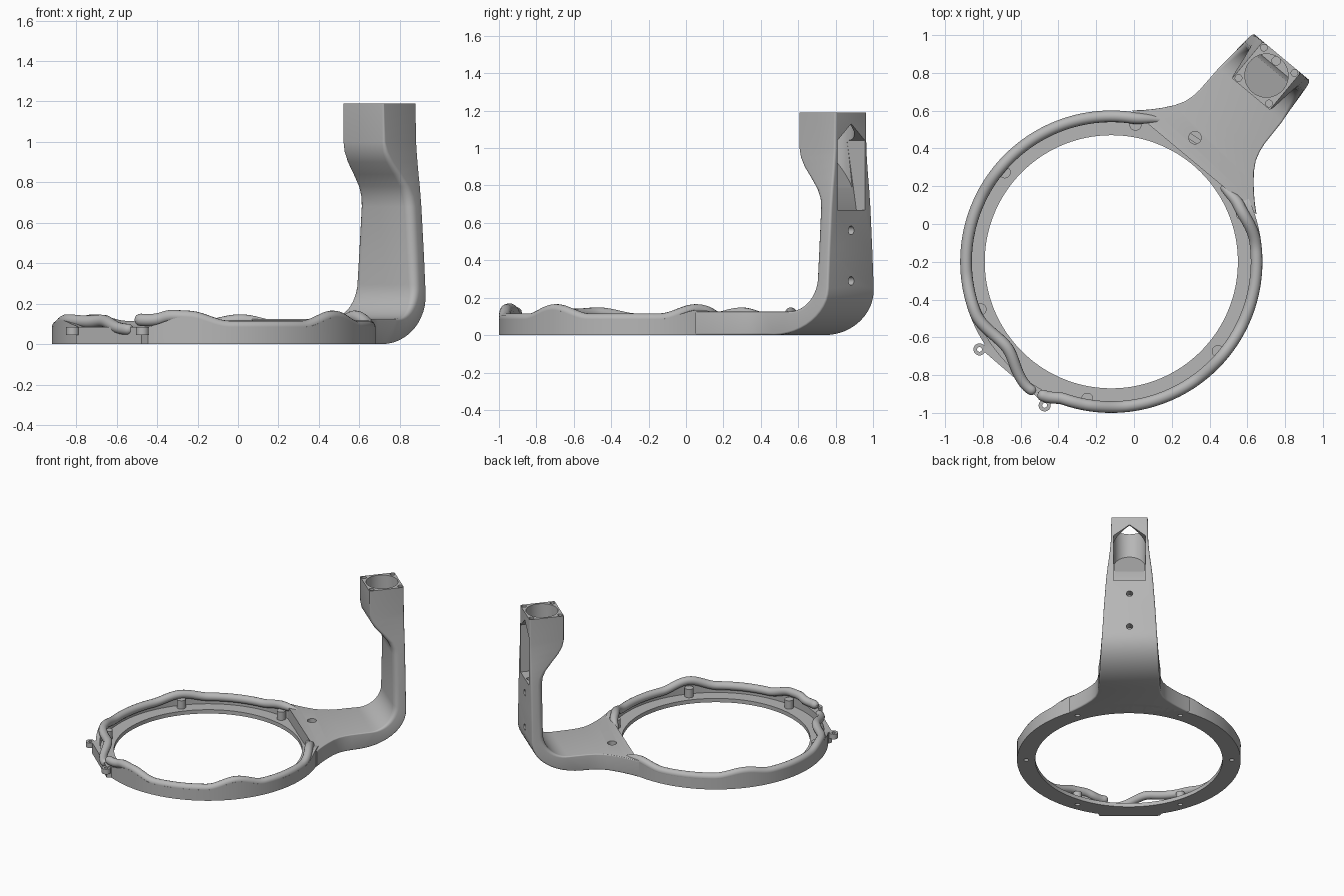
import bpy, bmesh
from math import sin, cos, pi, radians
from mathutils import Matrix, Vector

cube = bpy.data.objects.get("Cube")
if cube:
    bpy.data.objects.remove(cube)

CENTRE = Matrix.Translation((-0.12, -0.20, 0))
ARM = CENTRE @ Matrix.Rotation(radians(50.2), 4, 'Z')
BOSS_ANGLES = [20 + 60 * i for i in range(6)]
GAP = 229.3

grey = bpy.data.materials.new("plain_grey")
grey.use_nodes = True
GREY = (0.47, 0.47, 0.47, 1)
grey.diffuse_color = GREY
grey.node_tree.nodes["Principled BSDF"].inputs["Base Color"].default_value = GREY


def activate(ob):
    bpy.ops.object.select_all(action='DESELECT')
    ob.select_set(True)
    bpy.context.view_layer.objects.active = ob


def make(name, bm, matrix):
    bmesh.ops.recalc_face_normals(bm, faces=bm.faces)
    mesh = bpy.data.meshes.new(name)
    bm.to_mesh(mesh)
    bm.free()
    mesh.materials.append(grey)
    ob = bpy.data.objects.new(name, mesh)
    bpy.context.collection.objects.link(ob)
    ob.matrix_world = matrix
    return ob


def smooth(ob, angle=35):
    activate(ob)
    bpy.ops.object.shade_smooth_by_angle(angle=radians(angle))


def loft(bm, sections, closed=False):
    rows = [[bm.verts.new(p) for p in s] for s in sections]
    n = len(rows[0])
    pairs = list(zip(rows, rows[1:])) + ([(rows[-1], rows[0])] if closed else [])
    for a, b in pairs:
        for i in range(n):
            bm.faces.new((a[i], a[(i + 1) % n], b[(i + 1) % n], b[i]))
    if not closed:
        bm.faces.new(rows[0])
        bm.faces.new(rows[-1])


def cylinder(bm, x, y, z0, z1, r, seg=32):
    loft(bm, [[(x + r * cos(2 * pi * i / seg), y + r * sin(2 * pi * i / seg), z)
               for i in range(seg)] for z in (z0, z1)])


def cut(ob, bm, matrix):
    cutter = make("cutter", bm, matrix)
    cutter.hide_render = True
    bpy.context.view_layer.update()
    activate(ob)
    mod = ob.modifiers.new("cut", 'BOOLEAN')
    mod.operation = 'DIFFERENCE'
    mod.solver = 'EXACT'
    mod.object = cutter
    bpy.ops.object.modifier_apply(modifier=mod.name)
    bpy.data.objects.remove(cutter)


def polar(r, deg, z=0):
    return Vector((r * cos(radians(deg)), r * sin(radians(deg)), z))


def lip(deg):
    """Height of the wavy rim, raised over each screw boss."""
    z = 0.085
    for a in BOSS_ANGLES:
        d = abs((deg - a + 180) % 360 - 180)
        if d < 16:
            z += (0.05 if a in (20, 260, 320) else 0.032) * (0.5 + 0.5 * cos(pi * d / 16))
    return z


# Ring: flat flange with an outer wall, straight across the gap
sections = []
for i in range(240):
    a = i * 1.5
    d = a - GAP
    gap = abs(d) < 16
    outer = 0.80 / cos(radians(d)) if gap else 0.80
    h = 0.085 if gap or 30 < a < 70 else lip(a)
    sections.append([polar(r, a, z) for r, z in ((0.67, 0), (outer, 0), (outer, h),
                                                 (0.77, h), (0.77, 0.03), (0.67, 0.03))])
bm = bmesh.new()
loft(bm, sections, closed=True)
ring = make("ring", bm, CENTRE)

# Screw bosses inside the wall, bored from below together with the ring
bm = bmesh.new()
for a in BOSS_ANGLES:
    p = polar(0.737, a)
    cylinder(bm, p.x, p.y, 0.01, 0.095, 0.032, 24)
bosses = make("screw_bosses", bm, CENTRE)
for ob in (ring, bosses):
    bm = bmesh.new()
    for a in BOSS_ANGLES:
        p = polar(0.735, a)
        cylinder(bm, p.x, p.y, -0.05, 0.07, 0.017, 20)
    cut(ob, bm, CENTRE)
    smooth(ob)

# Mounting ears beside the gap
bm = bmesh.new()
for a in (213.6, 245.1):
    p = polar(0.838, a)
    cylinder(bm, p.x, p.y, 0.045, 0.085, 0.032)
ears = make("mounting_ears", bm, CENTRE)
bm = bmesh.new()
for a in (213.6, 245.1):
    p = polar(0.838, a)
    cylinder(bm, p.x, p.y, 0, 0.2, 0.013, 20)
cut(ears, bm, CENTRE)
smooth(ears)


# Rounded rim tubes along the top of the wall
def tube(name, points, radii):
    curve = bpy.data.curves.new(name, 'CURVE')
    curve.dimensions = '3D'
    curve.bevel_depth = 0.031
    curve.bevel_resolution = 5
    curve.use_fill_caps = True
    spline = curve.splines.new('POLY')
    spline.points.add(len(points) - 1)
    for sp, p, r in zip(spline.points, points, radii):
        sp.co = (*p, 1)
        sp.radius = r
    curve.materials.append(grey)
    ob = bpy.data.objects.new(name, curve)
    bpy.context.collection.objects.link(ob)
    ob.matrix_world = CENTRE
    activate(ob)
    bpy.ops.object.convert(target='MESH')
    smooth(bpy.context.object, 50)


def blend(keys, a):
    for (a0, *v0), (a1, *v1) in zip(keys, keys[1:]):
        if a0 <= a <= a1:
            t = (a - a0) / (a1 - a0)
            t = t * t * (3 - 2 * t)
            return [p + (q - p) * t for p, q in zip(v0, v1)]


def rim(name, keys):
    """Keys hold angle, radius, height offset and thickness."""
    pts, radii = [], []
    a = keys[0][0]
    while a <= keys[-1][0]:
        r, dz, thick = blend(keys, a)
        pts.append(polar(r, a, lip(a) + dz))
        radii.append(thick)
        a += 1
    # closing points round off both ends
    for at, step in ((0, 1), (-1, -2)):
        way = (pts[at] - pts[step]).normalized()
        tip, rad = pts[at].copy(), radii[at]
        for k in (0.4, 0.75, 0.95):
            p, r = tip + way * 0.031 * rad * k, rad * (1 - k * k) ** 0.5
            if at == 0:
                pts.insert(0, p)
                radii.insert(0, r)
            else:
                pts.append(p)
                radii.append(r)
    tube(name, pts, radii)


rim("rim_tube_right", [(67, 0.80, 0.01, 0.5), (82, 0.77, 0, 1), (200, 0.769, 0, 1),
                       (219, 0.715, 0.03, 1), (238, 0.80, -0.012, 0.9)])
rim("rim_tube_left", [(243, 0.795, 0.035, 1), (251, 0.769, 0.025, 1), (260, 0.769, 0, 1),
                      (368, 0.769, 0, 1), (384, 0.738, 0, 1), (393, 0.715, 0.005, 0.7)])

# Arm: lofted rounded sections from the ring, round the elbow, up to the head
# each station: outer point, inner point, half width, inner corner radius
stations = [((u, 0), (u, 0.125), w, 0.008) for u, w in
            ((0.685, 0.43), (0.72, 0.39), (0.76, 0.35), (0.80, 0.314), (0.85, 0.274),
             (0.90, 0.245), (0.95, 0.23), (1.0, 0.223))]
for k in range(13):
    t = pi / 2 * k / 12
    s, c = sin(t), 1 - cos(t)
    stations.append(((1.05 + 0.36 * s, 0.25 * c), (1.15 + 0.17 * s, 0.125 + 0.17 * c),
                     0.22 - 0.025 * k / 12, 0.01 + 0.03 * k / 12))
for z, u, w, r in ((0.45, 1.32, 0.184, 0.04), (0.68, 1.32, 0.168, 0.04),
                   (0.73, 1.312, 0.163, 0.04), (0.78, 1.29, 0.158, 0.035),
                   (0.84, 1.243, 0.15, 0.03), (0.90, 1.193, 0.143, 0.025),
                   (0.95, 1.165, 0.138, 0.02), (1.0, 1.156, 0.134, 0.012),
                   (1.19, 1.155, 0.13, 0.006)):
    stations.append(((1.41, z), (u, z), w, r))


def arm_section(outer, inner, w, r_in):
    p, q = Vector(outer), Vector(inner)
    depth = (q - p).length
    n = (q - p) / depth
    pts = []
    for sv, sn, r, start in ((1, 0, 0.012, -90), (1, 1, r_in, 0), (-1, 1, r_in, 90), (-1, 0, 0.012, 180)):
        cv, cn = sv * (w - r), depth - r if sn else r
        for i in range(6):
            a = radians(start + 18 * i)
            m = p + n * (cn + r * sin(a))
            pts.append((m.x, cv + r * cos(a), m.y))
    return pts


bm = bmesh.new()
loft(bm, [arm_section(*s) for s in stations])
arm = make("arm", bm, ARM)

# Back window with a pointed top, its floor slanting inwards
outline = [(-0.115, 0.67), (0.115, 0.67), (0.115, 1.04), (0, 1.13), (-0.115, 1.04)]
bm = bmesh.new()
loft(bm, [[(1.5, v, z) for v, z in outline],
          [(1.35 - (z - 0.67) * 0.175, v, z) for v, z in outline]])
cut(arm, bm, ARM)

# Socket bored from the top with a slanted bottom
bm = bmesh.new()
cylinder(bm, 1.283, 0, 0.5, 1.3, 0.1145, 48)
for vert in bm.verts:
    if vert.co.z < 1:
        vert.co.z = 0.76 + (1.35 - vert.co.x) * 1.33
cut(arm, bm, ARM)

# Screw holes in the head, cable hole in the window floor, hole in the plateau
bm = bmesh.new()
for u in (-0.105, 0.105):
    for v in (-0.105, 0.105):
        cylinder(bm, 1.283 + u, v, 1.11, 1.3, 0.018, 20)
cylinder(bm, 1.376, 0.01, 0.61, 0.72, 0.023, 20)
cylinder(bm, 0.788, 0.08, 0.04, 0.3, 0.033)
cut(arm, bm, ARM)

# Two screw holes in the back
bm = bmesh.new()
for z in (0.29, 0.56):
    loft(bm, [[(u, 0.023 * cos(2 * pi * i / 24), z + 0.023 * sin(2 * pi * i / 24))
               for i in range(24)] for u in (1.35, 1.5)])
cut(arm, bm, ARM)
smooth(arm)
